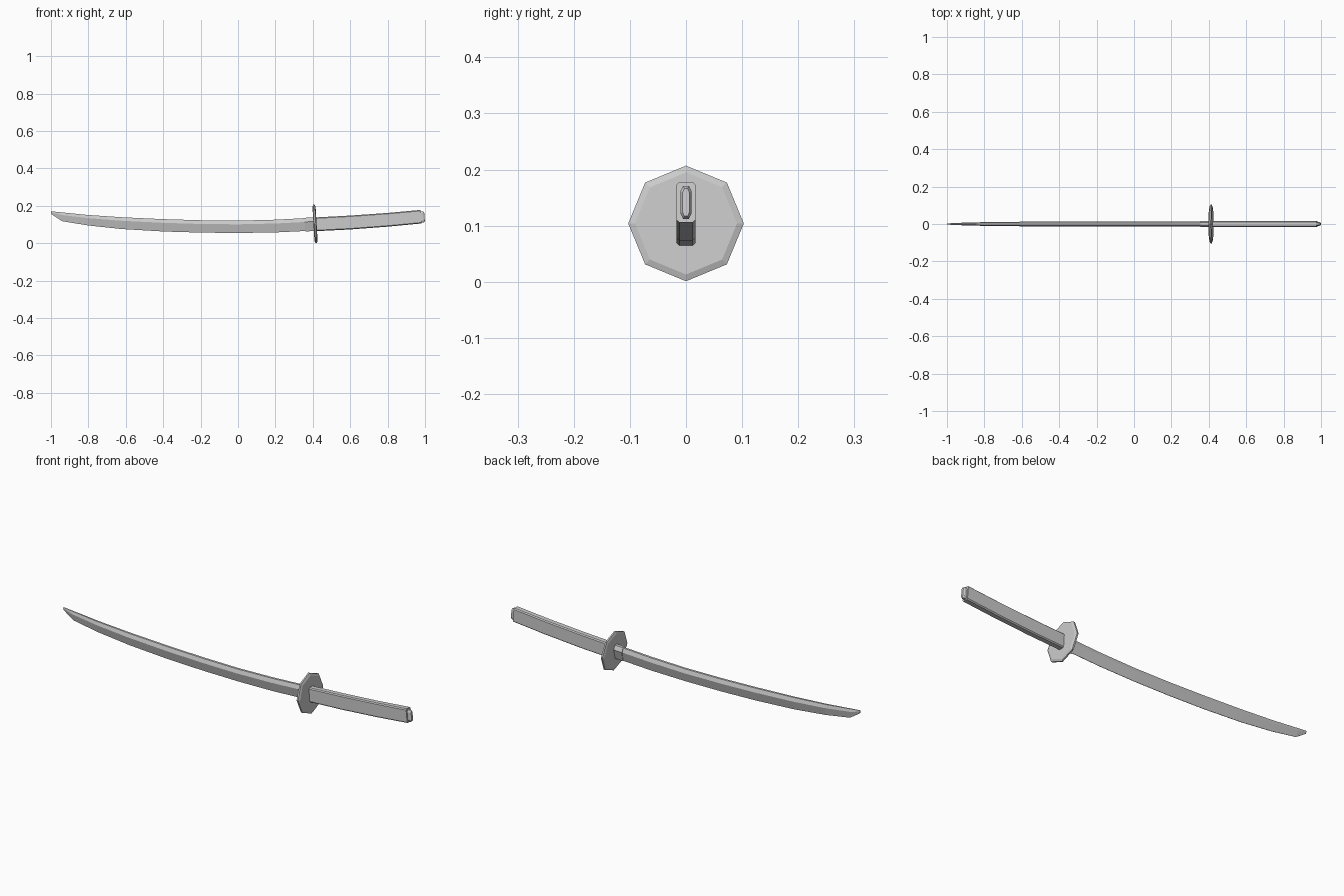
import bpy, bmesh, math

if "Cube" in bpy.data.objects:
    bpy.data.objects.remove(bpy.data.objects["Cube"])


def loft(name, rings):
    """Skin a list of equal-length point rings and cap both ends."""
    bm = bmesh.new()
    loops = [[bm.verts.new(p) for p in ring] for ring in rings]
    n = len(loops[0])
    for a, b in zip(loops, loops[1:]):
        for i in range(n):
            j = (i + 1) % n
            bm.faces.new((a[i], a[j], b[j], b[i]))
    bm.faces.new(loops[0])
    bm.faces.new(loops[-1])
    bmesh.ops.recalc_face_normals(bm, faces=bm.faces[:])
    mesh = bpy.data.meshes.new(name)
    bm.to_mesh(mesh)
    bm.free()
    ob = bpy.data.objects.new(name, mesh)
    bpy.context.collection.objects.link(ob)
    return ob


def blade_ring(xt, zt, xb, zb, w):
    """Section: narrow spine, wide ridge a third down, thin cutting edge."""
    prof = [(0.45, 0), (1, 0.3), (0.08, 1), (-0.08, 1), (-1, 0.3), (-0.45, 0)]
    return [(xt + (xb - xt) * t, s * w, zt + (zb - zt) * t) for s, t in prof]


def box_ring(x, z0, z1, w, c, cz=None, tilt=0.0):
    """Chamfered rectangle, leaning by tilt along x."""
    cz = cz or c
    zm = (z0 + z1) / 2
    pts = [(w, z0 + cz), (w, z1 - cz), (w - c, z1), (c - w, z1),
           (-w, z1 - cz), (-w, z0 + cz), (c - w, z0), (w - c, z0)]
    return [(x - (z - zm) * tilt, y, z) for y, z in pts]


# Curved blade with angled tip: top x, top z, bottom x, bottom z, half width
stations = [(-1.0, 0.171, -0.998, 0.156, 0.003), (-0.95, 0.166, -0.94, 0.118, 0.006),
            (-0.80, 0.151, -0.80, 0.095, 0.010), (-0.62, 0.139, -0.62, 0.076, 0.012),
            (-0.40, 0.129, -0.40, 0.063, 0.013), (-0.20, 0.123, -0.20, 0.057, 0.013),
            (0.0, 0.121, 0.0, 0.055, 0.013), (0.20, 0.126, 0.20, 0.058, 0.013),
            (0.41, 0.137, 0.41, 0.068, 0.013)]
loft("blade", [blade_ring(*s) for s in stations])

# Collar hugging the blade beside the guard
loft("blade_collar", [blade_ring(0.355, 0.136, 0.36, 0.063, 0.017),
                      blade_ring(0.412, 0.139, 0.415, 0.066, 0.017)])

# Octagonal guard with bevelled rims, leaning with the blade curve
guard = []
for d, r in [(-0.0085, 0.091), (-0.004, 0.103), (0.004, 0.103), (0.0085, 0.091)]:
    ring = []
    for i in range(8):
        a = i * math.pi / 4
        z = r * math.cos(a)
        ring.append((0.412 + d - z * 0.06, r * math.sin(a), 0.104 + z))
    guard.append(ring)
loft("guard", guard)

# Handle, gently rising
loft("handle", [box_ring(0.413, 0.0645, 0.138, 0.017, 0.005, tilt=0.06),
                box_ring(0.60, 0.074, 0.148, 0.017, 0.005, tilt=0.07),
                box_ring(0.80, 0.089, 0.162, 0.017, 0.005, tilt=0.08),
                box_ring(0.978, 0.106, 0.178, 0.017, 0.005, tilt=0.09)])

# Rounded end cap
loft("pommel", [box_ring(0.97, 0.112, 0.171, 0.010, 0.005, 0.010, 0.09),
                box_ring(0.99, 0.112, 0.171, 0.010, 0.005, 0.010, 0.09),
                box_ring(0.9975, 0.117, 0.166, 0.006, 0.003, 0.007, 0.09)])
